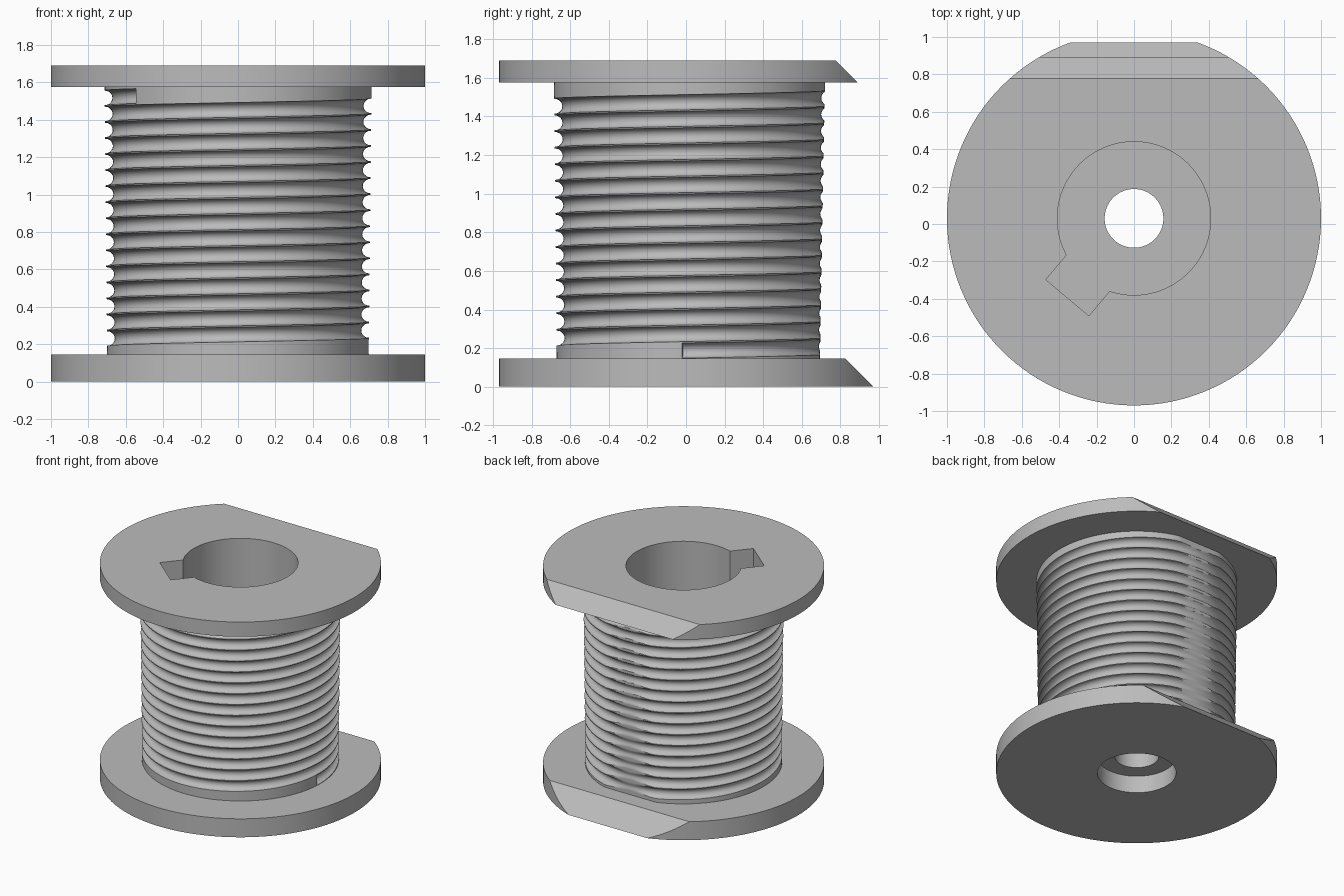
import bpy, bmesh
from math import sin, cos, pi, radians
from mathutils import Vector, Matrix

if "Cube" in bpy.data.objects:
    bpy.data.objects.remove(bpy.data.objects["Cube"])

AXIS_Y = 0.03
DRUM_LOW, DRUM_HIGH, TOP = 0.145, 1.575, 1.69
START, END = radians(-4), radians(220)      # groove end angles
TURNS = 15
GROOVE_LOW, GROOVE_HIGH, GROOVE_R = 0.187, 1.527, 0.0395
SWEEP = END - START + TURNS * 2 * pi
PITCH = (GROOVE_HIGH - GROOVE_LOW) / SWEEP * 2 * pi

grey = bpy.data.materials.new("plain grey")
grey.use_nodes = True
grey.diffuse_color = (0.5, 0.5, 0.5, 1)
grey.node_tree.nodes["Principled BSDF"].inputs["Base Color"].default_value = (0.5, 0.5, 0.5, 1)


def make_object(name, bm):
    bmesh.ops.recalc_face_normals(bm, faces=bm.faces)
    mesh = bpy.data.meshes.new(name)
    bm.to_mesh(mesh)
    bm.free()
    mesh.materials.append(grey)
    obj = bpy.data.objects.new(name, mesh)
    bpy.context.collection.objects.link(obj)
    return obj


def cylinder(name, radius, low, high, slope=None):
    """Upright disc; slope is the y+z value of a 45 degree cut at the back."""
    bm = bmesh.new()
    bmesh.ops.create_cone(bm, cap_ends=True, segments=128, radius1=radius, radius2=radius,
                          depth=high - low,
                          matrix=Matrix.Translation((0, AXIS_Y, (low + high) / 2)))
    if slope:
        cut = bmesh.ops.bisect_plane(bm, geom=bm.verts[:] + bm.edges[:] + bm.faces[:],
                                     plane_co=(0, slope, 0), plane_no=Vector((0, 1, 1)).normalized(),
                                     clear_outer=True)
        rim = [e for e in cut["geom_cut"] if isinstance(e, bmesh.types.BMEdge)]
        bmesh.ops.contextual_create(bm, geom=rim)
    return make_object(name, bm)


def grooved_drum():
    """Slightly tapered drum with a helical rope groove and a shallow flat at the back."""
    count, eps, steps = 144, 0.001, 10
    angles = [2 * pi * i / count for i in range(count)]
    angles += [END - START, END - START + eps, 2 * pi - eps]
    angles = sorted(set(angles)) + [2 * pi]
    profile = [(-GROOVE_R * cos(pi * k / steps), 0.042 * sin(pi * k / steps))
               for k in range(steps + 1)]
    rows = [(turn, dz, depth) for turn in range(-2, TURNS + 4) for dz, depth in profile]
    per_turn = len(profile)
    bm = bmesh.new()
    columns = []
    for a in angles[:-1]:
        column = []
        for turn, dz, depth in rows:
            total = a + turn * 2 * pi
            z = GROOVE_LOW + PITCH * total / (2 * pi) + dz
            z = min(max(z, DRUM_LOW), DRUM_HIGH)
            t = (z - DRUM_LOW) / (DRUM_HIGH - DRUM_LOW)
            grooved = -1e-6 <= total <= SWEEP + 1e-6
            r = 0.70 + 0.014 * t - (depth if grooved else 0)
            y = min(AXIS_Y + r * sin(a + START), 0.694 + 0.026 * t)
            column.append(bm.verts.new((r * cos(a + START), y, z)))
        columns.append(column)
    # the last column joins the first one a full turn higher
    columns.append(columns[0][per_turn:])
    for left, right in zip(columns, columns[1:]):
        for k in range(min(len(left), len(right)) - 1):
            bm.faces.new((left[k], right[k], right[k + 1], left[k + 1]))
    bmesh.ops.remove_doubles(bm, verts=bm.verts, dist=1e-5)
    bmesh.ops.dissolve_degenerate(bm, edges=bm.edges, dist=1e-6)
    loose = [v for v in bm.verts if not v.link_faces]
    bmesh.ops.delete(bm, geom=loose, context="VERTS")
    return make_object("grooved_drum", bm)


def key_cutter(low, high):
    bm = bmesh.new()
    place = (Matrix.Translation((0, AXIS_Y, (low + high) / 2)) @ Matrix.Rotation(radians(-130), 4, "Z")
             @ Matrix.Translation((0.354, 0, 0)) @ Matrix.Diagonal((0.4, 0.3, high - low, 1)))
    bmesh.ops.create_cube(bm, size=1, matrix=place)
    return make_object("key_cutter", bm)


# Flanges, inner core and drum
bottom_flange = cylinder("bottom_flange", 1, 0, DRUM_LOW, 0.97)
top_flange = cylinder("top_flange", 1, DRUM_HIGH, TOP, 2.467)
core = cylinder("inner_core", 0.62, DRUM_LOW, DRUM_HIGH)
drum = grooved_drum()

# Bore with keyway, axle hole and underside recess
cutters = [cylinder("bore_cutter", 0.41, 0.3, 2), key_cutter(0.3, 2.1),
           cylinder("axle_cutter", 0.157, -0.5, 2.2), cylinder("recess_cutter", 0.28, -0.4, 0.135)]
for obj, used in ((bottom_flange, cutters[2:]), (top_flange, cutters[:2]), (core, cutters[:3])):
    bpy.context.view_layer.objects.active = obj
    for cutter in used:
        cutter.hide_render = True
        mod = obj.modifiers.new(cutter.name, "BOOLEAN")
        mod.operation, mod.solver, mod.object = "DIFFERENCE", "EXACT", cutter
        bpy.ops.object.modifier_apply(modifier=mod.name)
for cutter in cutters:
    bpy.data.objects.remove(cutter)

# Smooth curved walls, keep the edges crisp
bpy.ops.object.select_all(action="DESELECT")
for obj in (bottom_flange, top_flange, core, drum):
    obj.select_set(True)
bpy.context.view_layer.objects.active = drum
bpy.ops.object.shade_smooth_by_angle(angle=radians(30))
